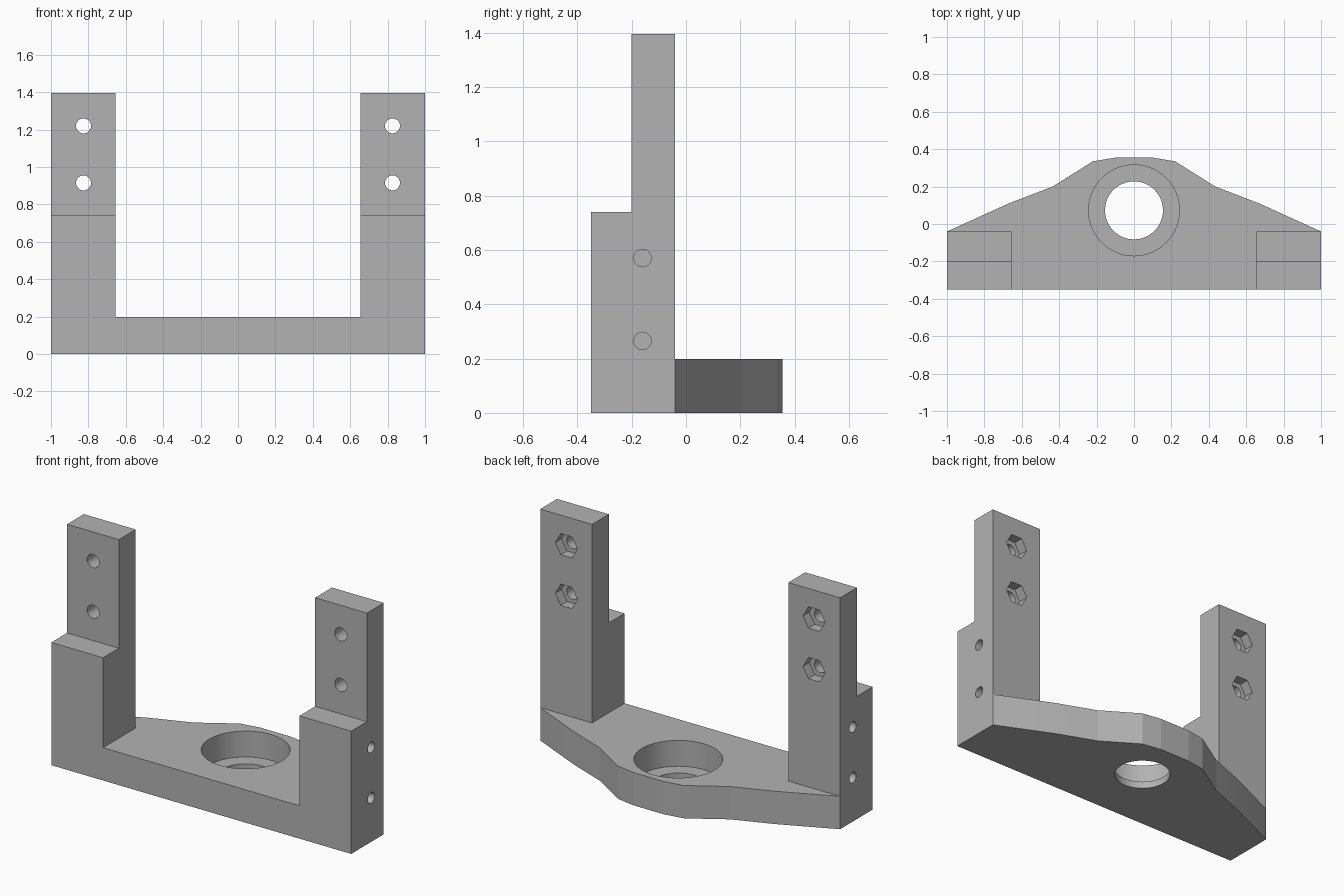
import bpy, bmesh
from math import pi, radians
from mathutils import Matrix, Vector

cube = bpy.data.objects.get("Cube")
if cube:
    bpy.data.objects.remove(cube, do_unlink=True)

grey = bpy.data.materials.new("plain grey")
grey.use_nodes = True
colour = (0.45, 0.45, 0.45, 1)
grey.diffuse_color = colour
grey.node_tree.nodes["Principled BSDF"].inputs["Base Color"].default_value = colour


def add_object(name, bm):
    bmesh.ops.recalc_face_normals(bm, faces=bm.faces[:])
    mesh = bpy.data.meshes.new(name)
    bm.to_mesh(mesh)
    bm.free()
    mesh.materials.append(grey)
    obj = bpy.data.objects.new(name, mesh)
    bpy.context.collection.objects.link(obj)
    return obj


def prism(name, points, offset):
    """Closed outline swept along an offset."""
    bm = bmesh.new()
    face = bm.faces.new([bm.verts.new(p) for p in points])
    swept = bmesh.ops.extrude_face_region(bm, geom=[face])["geom"]
    verts = [v for v in swept if isinstance(v, bmesh.types.BMVert)]
    bmesh.ops.translate(bm, verts=verts, vec=Vector(offset))
    return add_object(name, bm)


def cutter(name, radius, start, end, sides=48):
    """Cylinder or hexagonal prism between two points."""
    a, b = Vector(start), Vector(end)
    axis = b - a
    # the first corner points sideways, so hexagons have flats top and bottom
    if abs(axis.y) > 0:
        turn = Matrix.Rotation(pi / 2, 4, "X")
    elif abs(axis.x) > 0:
        turn = Matrix.Rotation(pi / 2, 4, "Y")
    else:
        turn = Matrix.Identity(4)
    spin = Matrix.Rotation(pi / 2 if sides == 6 else 0, 4, "Z")
    bm = bmesh.new()
    bmesh.ops.create_cone(bm, cap_ends=True, segments=sides, radius1=radius,
                          radius2=radius, depth=axis.length,
                          matrix=Matrix.Translation((a + b) / 2) @ turn @ spin)
    # make sure a hexagon corner lies on the x axis
    if sides == 6:
        reach = max(abs(v.co.x - a.x) for v in bm.verts)
        if reach < radius * 0.95:
            bmesh.ops.rotate(bm, verts=bm.verts[:], cent=a,
                             matrix=Matrix.Rotation(pi / 6, 3, "Y"))
    obj = add_object(name, bm)
    obj.hide_render = True
    return obj


def combine(body, other, operation):
    bpy.context.view_layer.objects.active = body
    mod = body.modifiers.new("combine", "BOOLEAN")
    mod.operation, mod.solver, mod.object = operation, "EXACT", other
    bpy.ops.object.modifier_apply(modifier=mod.name)
    bpy.data.objects.remove(other, do_unlink=True)


# Base plate with a tapered, rounded back edge
half = [(1, -0.35), (1, -0.04), (0.67, 0.11), (0.435, 0.2), (0.22, 0.335), (0.1, 0.355)]
outline = half + [(-x, y) for x, y in reversed(half)]
bracket = prism("bracket", [(x, y, 0) for x, y in outline], (0, 0, 0.198))

# Stepped uprights
step = [(-0.35, 0), (-0.04, 0), (-0.04, 1.395), (-0.2, 1.395), (-0.2, 0.74), (-0.35, 0.74)]
for side in (-1, 1):
    upright = prism("upright", [(side, y, z) for y, z in step], (-side * 0.345, 0, 0))
    combine(bracket, upright, "UNION")

# Stepped bore through the plate
centre_y = 0.073
for radius, bottom in ((0.155, -0.1), (0.243, 0.042)):
    bore = cutter("bore_cutter", radius, (0, centre_y, bottom), (0, centre_y, 0.4), 64)
    combine(bracket, bore, "DIFFERENCE")

# Bolt holes with nut pockets, and blind holes in the outer sides
for side in (-1, 1):
    x = side * 0.826
    for z in (0.915, 1.22):
        combine(bracket, cutter("bolt_cutter", 0.04, (x, -0.4, z), (x, 0.1, z)), "DIFFERENCE")
        combine(bracket, cutter("nut_cutter", 0.074, (x, -0.1, z), (x, 0.1, z), 6), "DIFFERENCE")
    for z in (0.265, 0.57):
        hole = cutter("side_cutter", 0.032, (side * 0.83, -0.16, z), (side * 1.1, -0.16, z))
        combine(bracket, hole, "DIFFERENCE")

# Merge coplanar faces and smooth only the round walls
bm = bmesh.new()
bm.from_mesh(bracket.data)
bmesh.ops.remove_doubles(bm, verts=bm.verts[:], dist=0.0001)
bmesh.ops.dissolve_limit(bm, angle_limit=radians(0.5), verts=bm.verts[:], edges=bm.edges[:])
bm.to_mesh(bracket.data)
bm.free()

bracket.select_set(True)
bpy.context.view_layer.objects.active = bracket
bpy.ops.object.shade_smooth_by_angle(angle=radians(8))
